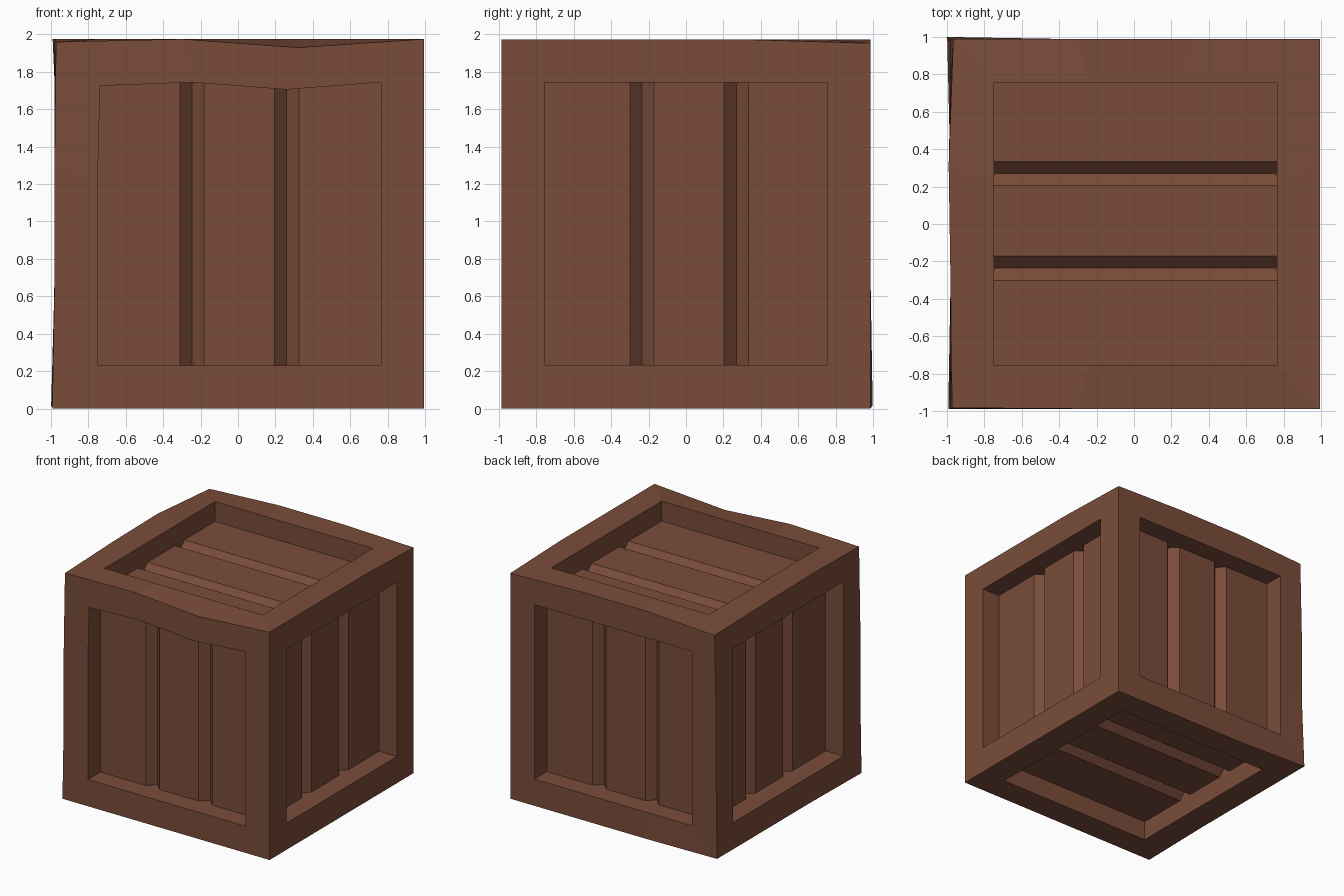
import bpy, bmesh
from mathutils import Vector

if "Cube" in bpy.data.objects:
    bpy.data.objects.remove(bpy.data.objects["Cube"])

HALF, OPEN, THIRD = 0.986, 0.755, 0.31   # outer half size, opening half size, edge split
RECESS, GROOVE = 0.815, 0.748            # plank surface and groove bottom, from centre
CENTRE = Vector((0.007, 0, 0.987))

wood = bpy.data.materials.new("brown_wood")
wood.diffuse_color = (0.195, 0.073, 0.042, 1)
wood.use_nodes = True
wood.node_tree.nodes["Principled BSDF"].inputs["Base Color"].default_value = wood.diffuse_color

# each side: outward direction, direction across the planks
X, Y, Z = Vector((1, 0, 0)), Vector((0, 1, 0)), Vector((0, 0, 1))
SIDES = {"front": (-Y, X), "back": (Y, X), "right": (X, Y),
         "left": (-X, Y), "top": (Z, Y), "bottom": (-Z, Y)}


def make_object(name, bm):
    for v in bm.verts:
        v.co += CENTRE
    mesh = bpy.data.meshes.new(name)
    bm.to_mesh(mesh)
    bm.free()
    mesh.materials.append(wood)
    obj = bpy.data.objects.new(name, mesh)
    bpy.context.collection.objects.link(obj)
    return obj


def ring(half, third):
    """Twelve points counter-clockwise around a square."""
    pts = []
    a, b = 1, 0
    for _ in range(4):
        for t in (-half, -third, third):
            pts.append((half * b + t * a, -half * a + t * b))
        a, b = -b, a
    return pts


# Frame: flat border and recess walls on all six sides
bm = bmesh.new()
for n, u in SIDES.values():
    w = n.cross(u)
    loops = []
    for half, third, depth in ((HALF, THIRD, HALF), (OPEN, 0.25, HALF), (OPEN, 0.25, GROOVE)):
        loops.append([bm.verts.new(u * p + w * q + n * depth) for p, q in ring(half, third)])
    for outer, inner in zip(loops, loops[1:]):
        for i in range(12):
            j = (i + 1) % 12
            bm.faces.new((outer[i], outer[j], inner[j], inner[i]))
bmesh.ops.remove_doubles(bm, verts=bm.verts, dist=0.0005)

# Worn edges: (point, shift)
H = HALF
WEAR = [((THIRD, -H, H), (0, 0, -0.045)),
        ((0.25, -H, OPEN), (0, 0, -0.038)),
        ((-OPEN, -H, OPEN), (0.012, 0, -0.018)),
        ((H, H, H), (0, 0, -0.02)),
        ((-H, H, H), (0.015, 0.0, -0.035)),
        ((-H, H, -H), (-0.018, 0.012, 0.015)),
        ((-H, THIRD, H), (-0.01, 0, 0)),
        ((-H, -H, H), (0.008, 0.005, -0.015)),
        ((-H, -H, -H), (-0.012, 0, 0.0))]
for point, shift in WEAR:
    nearest = min(bm.verts, key=lambda v: (v.co - Vector(point)).length)
    nearest.co += Vector(shift)
make_object("crate_frame", bm)

# Planks: three boards with two V grooves per side
for side, (n, u) in SIDES.items():
    w = n.cross(u)
    off = 0.017 if u == Y else 0.0
    profile = [(-OPEN, RECESS)]
    for c in (-0.2525 + off, 0.2525 + off):
        profile += [(c - 0.065, RECESS), (c, GROOVE), (c + 0.065, RECESS)]
    profile.append((OPEN, RECESS))
    bm = bmesh.new()
    low, high = ([bm.verts.new(u * p + n * d + w * s) for p, d in profile] for s in (-OPEN, OPEN))
    for i in range(len(profile) - 1):
        bm.faces.new((low[i], low[i + 1], high[i + 1], high[i]))
    make_object(side + "_planks", bm)
